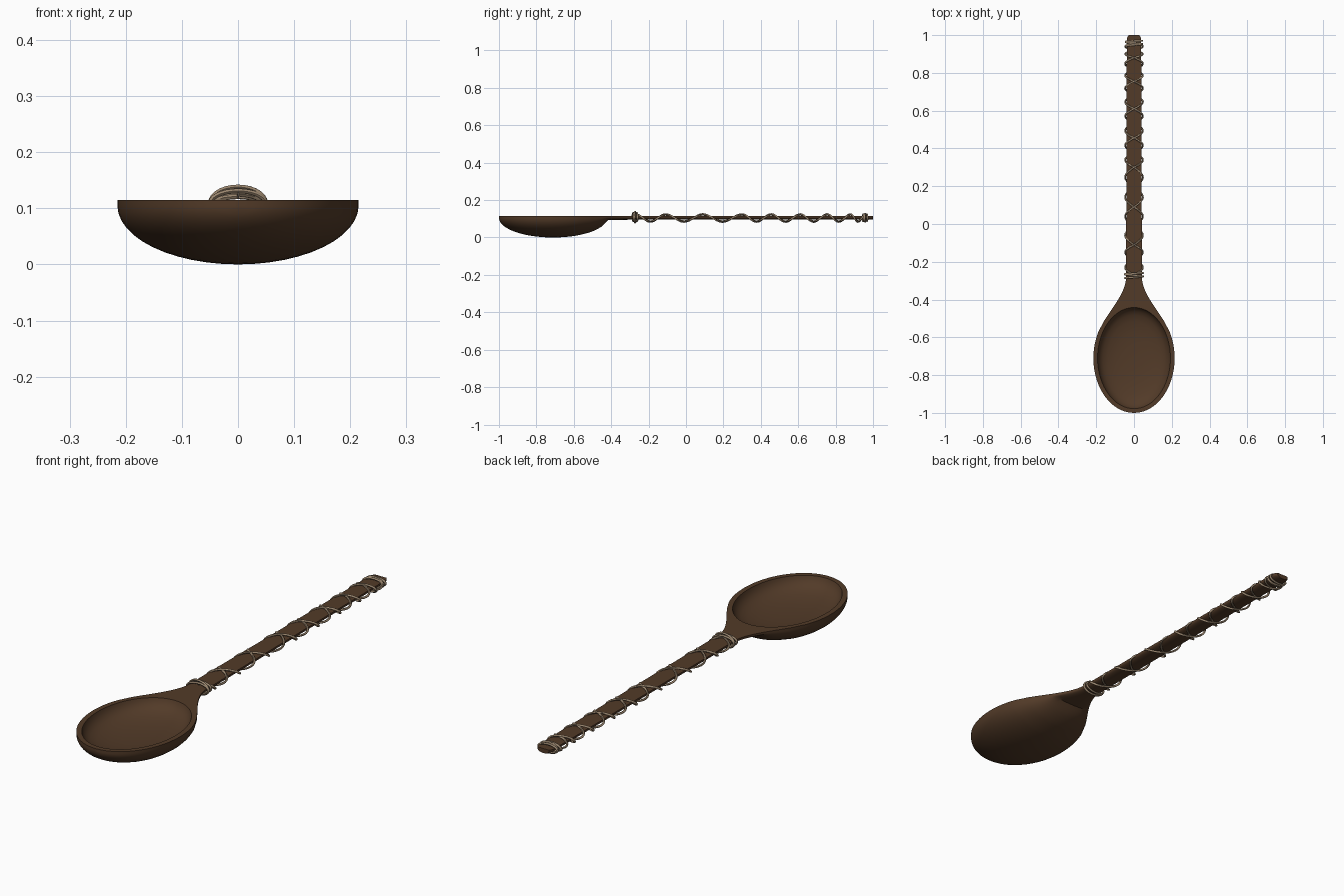
import bpy, bmesh, math

if "Cube" in bpy.data.objects:
    bpy.data.objects.remove(bpy.data.objects["Cube"])

TOP = 0.115          # height of the flat top of the spoon
BOWL_Y, BOWL_W, BOWL_L = -0.71, 0.215, 0.29


def material(name, rgb):
    m = bpy.data.materials.new(name)
    m.diffuse_color = (*rgb, 1)
    m.use_nodes = True
    m.node_tree.nodes["Principled BSDF"].inputs["Base Color"].default_value = m.diffuse_color
    return m


wood = material("dark_wood", (0.085, 0.043, 0.021))
twine = material("tan_twine", (0.34, 0.25, 0.165))


def new_object(name, bm, mat):
    bmesh.ops.recalc_face_normals(bm, faces=bm.faces)
    me = bpy.data.meshes.new(name)
    bm.to_mesh(me)
    bm.free()
    me.materials.append(mat)
    ob = bpy.data.objects.new(name, me)
    bpy.context.collection.objects.link(ob)
    return ob


def smooth(ob, angle):
    bpy.ops.object.select_all(action='DESELECT')
    ob.select_set(True)
    bpy.context.view_layer.objects.active = ob
    bpy.ops.object.shade_smooth_by_angle(angle=math.radians(angle))


def lerp(points, v):
    """Piecewise linear lookup, extended past both ends."""
    for (a, fa), (b, fb) in zip(points, points[1:]):
        if v <= b or b == points[-1][0]:
            return fa + (fb - fa) * (v - a) / (b - a)


# Spoon outline: elliptical bowl, smooth flare, slim handle
def half_width(y):
    if y < -0.53:
        return max(0.004, BOWL_W * math.sqrt(max(0, 1 - ((y - BOWL_Y) / BOWL_L) ** 2)))
    if y < -0.28:
        t = (y + 0.53) / 0.25
        return ((2*t**3 - 3*t**2 + 1) * 0.1685 + (t**3 - 2*t**2 + t) * -0.147
                + (3*t**2 - 2*t**3) * 0.042)
    return lerp([(-0.28, 0.042), (0.975, 0.038), (0.99, 0.035), (1.0, 0.028)], y)


def depth(y):
    b = 0.105 * math.sqrt(max(0, 1 - ((y - BOWL_Y) / BOWL_L) ** 2))
    h = 0.014 if y > -0.6 else 0.0
    return max(0.003, (b ** 4 + h ** 4) ** 0.25)


ys = [BOWL_Y - BOWL_L * math.cos(math.pi * i / 44) for i in range(30)]
ys += [-0.53 + 0.0125 * i for i in range(1, 21)]
ys = sorted(y for y in ys) + [-0.1, 0.2, 0.5, 0.8, 0.975, 0.99, 1.0]
ys = [y for i, y in enumerate(ys) if i == 0 or y - ys[i - 1] > 0.0008]

bm = bmesh.new()
rings = []
N = 24
for y in ys:
    w, d = half_width(y), depth(y)
    lip = lerp([(-0.5, 0.010), (-0.3, 0.006)], min(max(y, -0.5), -0.3))
    pts = [(w, TOP)]
    for k in range(N + 1):
        a = math.pi * k / N
        pts.append((w * math.cos(a), TOP - lip - d * math.sin(a)))
    pts.append((-w, TOP))
    rings.append([bm.verts.new((x, y, z)) for x, z in pts])
for r0, r1 in zip(rings, rings[1:]):
    n = len(r0)
    for k in range(n):
        bm.faces.new((r0[k], r0[(k + 1) % n], r1[(k + 1) % n], r1[k]))
bm.faces.new(rings[0])
bm.faces.new(rings[-1])
spoon = new_object("spoon_body", bm, wood)

# Hollow of the bowl: lathed elliptical cutter
profile = [(1.03, -0.03), (1.0, 0), (0.985, 0.010), (0.96, 0.020), (0.92, 0.031),
           (0.85, 0.042), (0.72, 0.053), (0.5, 0.062), (0.25, 0.067)]
bm = bmesh.new()
S = 64
loops = [[bm.verts.new((0.193 * r * math.cos(2 * math.pi * k / S),
                        BOWL_Y + 0.268 * r * math.sin(2 * math.pi * k / S), TOP - z))
          for k in range(S)] for r, z in profile]
for a, b in zip(loops, loops[1:]):
    for k in range(S):
        bm.faces.new((a[k], a[(k + 1) % S], b[(k + 1) % S], b[k]))
bm.faces.new(loops[0])
bm.faces.new(loops[-1])
cutter = new_object("bowl_cutter", bm, wood)
cutter.hide_render = True

mod = spoon.modifiers.new("hollow", 'BOOLEAN')
mod.operation, mod.solver, mod.object = 'DIFFERENCE', 'EXACT', cutter
bpy.context.view_layer.objects.active = spoon
bpy.ops.object.modifier_apply(modifier=mod.name)
bpy.data.objects.remove(cutter)
smooth(spoon, 35)


# Twine: round-section path converted to mesh
def cord(name, pts, radius, cyclic=False):
    cu = bpy.data.curves.new(name, 'CURVE')
    cu.dimensions = '3D'
    cu.bevel_depth, cu.bevel_resolution = radius, 1
    cu.use_fill_caps = True
    sp = cu.splines.new('POLY')
    sp.points.add(len(pts) - 1)
    for p, c in zip(sp.points, pts):
        p.co = (*c, 1)
    sp.use_cyclic_u = cyclic
    cu.materials.append(twine)
    ob = bpy.data.objects.new(name, cu)
    bpy.context.collection.objects.link(ob)
    bpy.ops.object.select_all(action='DESELECT')
    ob.select_set(True)
    bpy.context.view_layer.objects.active = ob
    bpy.ops.object.convert(target='MESH')
    smooth(bpy.context.object, 60)


# Two opposite spirals that cross on top of the handle at these positions
crossings = [-0.27, -0.11, 0.09, 0.30, 0.455, 0.61, 0.755, 0.88, 0.96]
knots = list(enumerate(crossings))
STEPS = 24
for side, name in ((1, "twine_spiral_right"), (-1, "twine_spiral_left")):
    pts = []
    for i in range((len(crossings) - 1) * STEPS + 1):
        t = i / STEPS
        a = 2 * math.pi * t
        grow = 0.002 * side
        pts.append((side * 0.047 * math.sin(a), lerp(knots, t),
                    0.104 + (0.019 + grow) * math.cos(a)))
    cord(name, pts, 0.0048)


# Bound coils at the neck and the handle end
def coil(name, y, rx, rz, tilt, zc):
    pts = []
    for k in range(28):
        a = 2 * math.pi * k / 28
        pts.append((rx * math.sin(a), y + tilt * math.sin(a), zc + rz * math.cos(a)))
    cord(name, pts, 0.0048, True)


for i, (y, rz, tilt) in enumerate([(-0.282, 0.022, 0.004), (-0.272, 0.029, -0.005), (-0.262, 0.023, 0.003)]):
    coil(f"neck_coil_{i + 1}", y, 0.049, rz, tilt, 0.109)
for i, (y, rz, tilt) in enumerate([(0.948, 0.019, 0.004), (0.958, 0.021, -0.004), (0.968, 0.018, 0.002)]):
    coil(f"end_coil_{i + 1}", y, 0.044, rz, tilt, 0.105)
